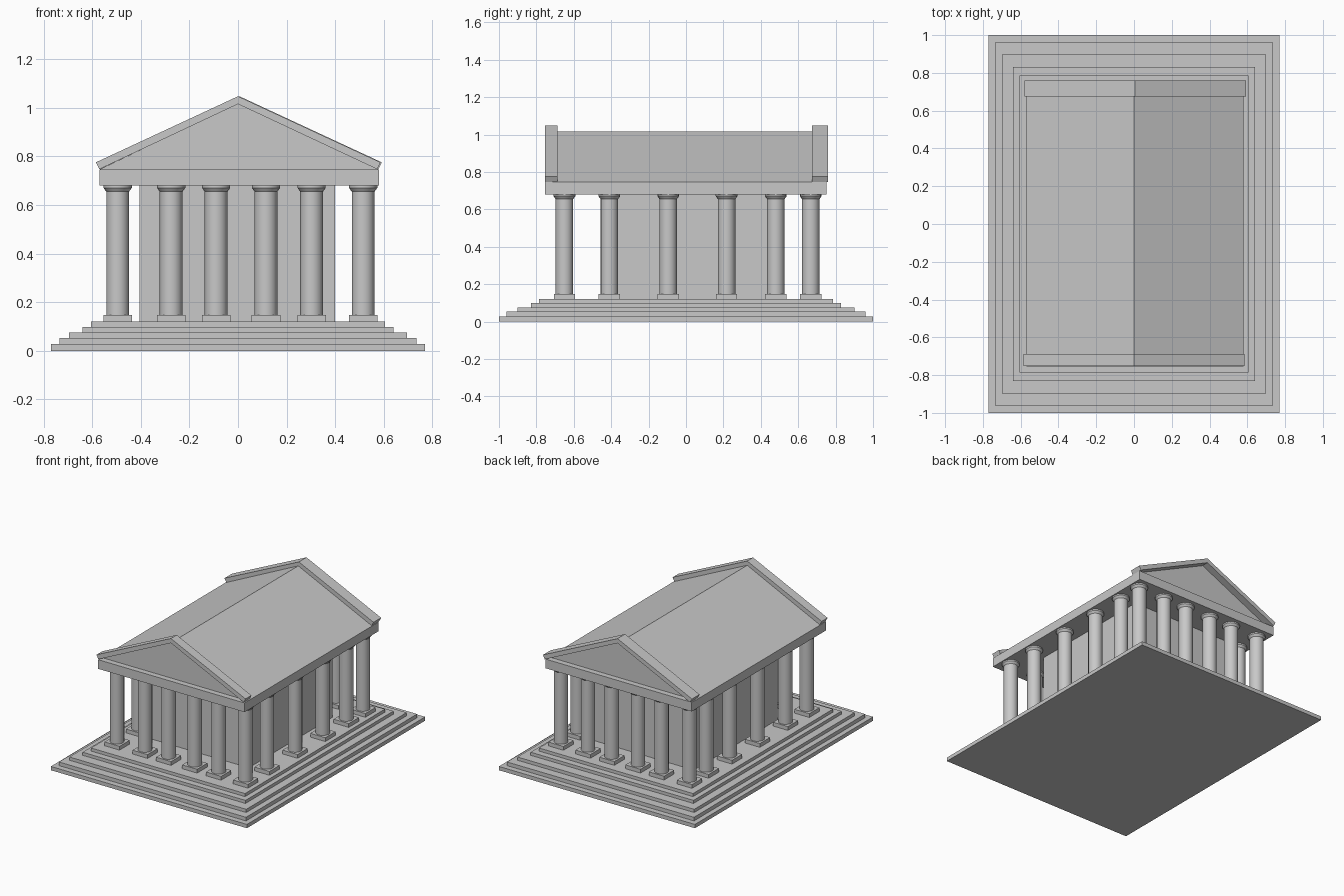
import bpy
import bmesh
import math

cube = bpy.data.objects.get("Cube")
if cube:
    bpy.data.objects.remove(cube, do_unlink=True)

stone = bpy.data.materials.new("grey_stone")
stone.use_nodes = True
GREY = (0.58, 0.58, 0.58, 1)
stone.diffuse_color = GREY
stone.node_tree.nodes["Principled BSDF"].inputs["Base Color"].default_value = GREY


def finish(name, bm):
    bmesh.ops.recalc_face_normals(bm, faces=bm.faces)
    mesh = bpy.data.meshes.new(name)
    bm.to_mesh(mesh)
    bm.free()
    mesh.materials.append(stone)
    obj = bpy.data.objects.new(name, mesh)
    bpy.context.collection.objects.link(obj)
    return obj


def add_box(bm, x0, x1, y0, y1, z0, z1):
    verts = bmesh.ops.create_cube(bm, size=1)["verts"]
    for v in verts:
        v.co.x = x1 if v.co.x > 0 else x0
        v.co.y = y1 if v.co.y > 0 else y0
        v.co.z = z1 if v.co.z > 0 else z0


def box(name, *bounds):
    bm = bmesh.new()
    add_box(bm, *bounds)
    return finish(name, bm)


def prism(name, profile, y0, y1):
    """Extrude an x-z profile along y."""
    bm = bmesh.new()
    face = bm.faces.new([bm.verts.new((x, y0, z)) for x, z in profile])
    ext = bmesh.ops.extrude_face_region(bm, geom=[face])
    moved = [g for g in ext["geom"] if isinstance(g, bmesh.types.BMVert)]
    bmesh.ops.translate(bm, verts=moved, vec=(0, y1 - y0, 0))
    return finish(name, bm)


def column_mesh():
    """Square plinth with a lathed shaft and capital."""
    bm = bmesh.new()
    add_box(bm, -0.059, 0.059, -0.057, 0.057, 0.12, 0.147)
    profile = [(0.047, 0.147), (0.047, 0.655), (0.051, 0.66),
               (0.058, 0.67), (0.058, 0.68)]
    sides = 16
    rings = []
    for r, z in profile:
        angles = [2 * math.pi * i / sides for i in range(sides)]
        rings.append([bm.verts.new((r * math.cos(a), r * math.sin(a), z))
                      for a in angles])
    for low, high in zip(rings, rings[1:]):
        for i in range(sides):
            j = (i + 1) % sides
            bm.faces.new((low[i], low[j], high[j], high[i]))
    bm.faces.new(rings[0])
    bm.faces.new(rings[-1])
    return bm


# Stepped base
steps = [(0.77, 1.0, 0.027), (0.735, 0.96, 0.053), (0.695, 0.90, 0.076),
         (0.64, 0.83, 0.098), (0.605, 0.785, 0.12)]
bottom = 0
for i, (hx, hy, top) in enumerate(steps):
    box(f"step_{i + 1}", -hx, hx, -hy, hy, bottom, top)
    bottom = top

# Inner chamber and the beam over the columns
box("inner_chamber", -0.405, 0.40, -0.45, 0.49, 0.12, 0.68)
box("entablature", -0.57, 0.58, -0.755, 0.75, 0.68, 0.745)

# Columns around the perimeter
row_x = [-0.495, -0.275, -0.09, 0.115, 0.303, 0.515]
row_y = [-0.65, -0.41, -0.095, 0.217, 0.48, 0.667]
places = [(x, y) for x in row_x for y in row_y
          if x in (row_x[0], row_x[-1]) or y in (row_y[0], row_y[-1])]
first = finish("column_1", column_mesh())
first.location = (*places[0], 0)
bpy.context.view_layer.objects.active = first
first.select_set(True)
bpy.ops.object.shade_smooth_by_angle(angle=math.radians(30))
for i, (x, y) in enumerate(places[1:]):
    col = bpy.data.objects.new(f"column_{i + 2}", first.data)
    col.location = (x, y, 0)
    bpy.context.collection.objects.link(col)

# Gabled roof and the raised sloping cornices at both ends
prism("roof", [(-0.572, 0.745), (0.58, 0.745), (0, 1.017)], -0.715, 0.71)
for name, shift, y0, y1 in (("front_cornice", 0, -0.753, -0.687),
                            ("back_cornice", 0.006, 0.675, 0.76)):
    chevron = [(-0.585, 0.775), (-0.57, 0.747), (0, 1.015),
               (0.572, 0.747), (0.586, 0.775), (0, 1.047)]
    prism(name, [(x + shift, z) for x, z in chevron], y0, y1)
